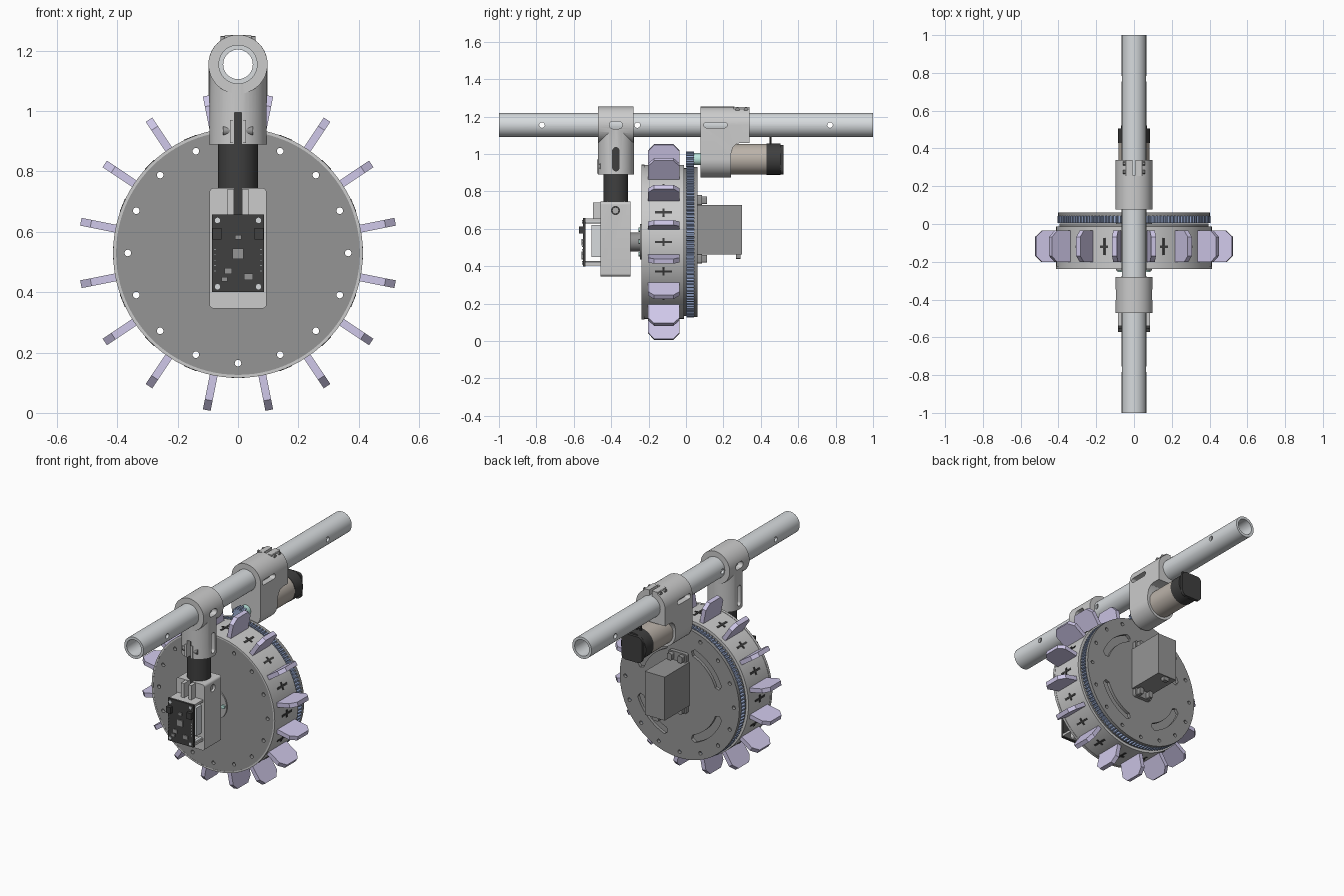
import bpy, bmesh
from math import sin, cos, pi, radians
from mathutils import Matrix, Vector

if "Cube" in bpy.data.objects:
    bpy.data.objects.remove(bpy.data.objects["Cube"])

WZ, TZ, MZ = 0.53, 1.155, 0.973      # heights of wheel axle, tube and motor


def mat(name, r, g, b):
    m = bpy.data.materials.new(name)
    m.diffuse_color = (r, g, b, 1)
    m.use_nodes = True
    m.node_tree.nodes["Principled BSDF"].inputs["Base Color"].default_value = m.diffuse_color
    return m


LILAC = mat("lilac", 0.63, 0.58, 0.82)
BLUE = mat("blue", 0.33, 0.42, 0.65)
TAN = mat("tan", 0.5, 0.45, 0.4)
BLACK = mat("black", 0.05, 0.05, 0.05)
DARK = mat("dark_grey", 0.3, 0.3, 0.3)
MID = mat("mid_grey", 0.45, 0.45, 0.45)
SILVER = mat("silver", 0.68, 0.71, 0.73)
TEAL = mat("teal", 0.5, 0.8, 0.73)


# ---- 2D outlines ----
def circle(r, u=0, v=0, n=48):
    return [(u + r * cos(2 * pi * i / n), v + r * sin(2 * pi * i / n)) for i in range(n)]


def rect(u0, u1, v0, v1, r=0.0, n=8):
    if r == 0:
        return [(u0, v0), (u1, v0), (u1, v1), (u0, v1)]
    pts = []
    for k, (cu, cv) in enumerate([(u1 - r, v1 - r), (u0 + r, v1 - r), (u0 + r, v0 + r), (u1 - r, v0 + r)]):
        for i in range(n + 1):
            a = pi / 2 * (k + i / n)
            pts.append((cu + r * cos(a), cv + r * sin(a)))
    return pts


def arc_slot(r0, r1, a0, a1, n=16):
    angs = [radians(a0 + (a1 - a0) * i / n) for i in range(n + 1)]
    return ([(r1 * cos(a), WZ + r1 * sin(a)) for a in angs]
            + [((r0 + r1) / 2 * cos(angs[-1] + .06), WZ + (r0 + r1) / 2 * sin(angs[-1] + .06))]
            + [(r0 * cos(a), WZ + r0 * sin(a)) for a in reversed(angs)]
            + [((r0 + r1) / 2 * cos(angs[0] - .06), WZ + (r0 + r1) / 2 * sin(angs[0] - .06))])


def gear(teeth, r0, r1, cz):
    pts = []
    for i in range(teeth):
        for f, r in ((0, r0), (.3, r0), (.45, r1), (.85, r1)):
            a = 2 * pi * (i + f) / teeth
            pts.append((r * cos(a), cz + r * sin(a)))
    return pts


# ---- solids: outlines extruded along an axis ----
def prism(name, axis, a0, a1, *outlines, m=None):
    bm = bmesh.new()
    place = {'X': lambda u, v, a: (a, u, v), 'Y': lambda u, v, a: (u, a, v), 'Z': lambda u, v, a: (u, v, a)}[axis]
    for pts in outlines:
        lo = [bm.verts.new(place(u, v, a0)) for u, v in pts]
        hi = [bm.verts.new(place(u, v, a1)) for u, v in pts]
        bm.faces.new(lo)
        bm.faces.new(hi)
        for i in range(len(pts)):
            j = (i + 1) % len(pts)
            bm.faces.new((lo[i], lo[j], hi[j], hi[i]))
    bmesh.ops.recalc_face_normals(bm, faces=bm.faces)
    me = bpy.data.meshes.new(name)
    bm.to_mesh(me)
    bm.free()
    ob = bpy.data.objects.new(name, me)
    bpy.context.collection.objects.link(ob)
    if m:
        me.materials.append(m)
    return ob


def boolean(ob, *tools, op='DIFFERENCE'):
    for t in tools:
        md = ob.modifiers.new("bool", 'BOOLEAN')
        md.operation, md.solver, md.object = op, 'EXACT', t
        me = bpy.data.meshes.new_from_object(ob.evaluated_get(bpy.context.evaluated_depsgraph_get()))
        ob.modifiers.clear()
        ob.data = me
        bpy.data.objects.remove(t)
    return ob


def bore(axis, a0, a1, *outlines):
    return prism("cutter", axis, a0, a1, *outlines)


def bolt_holes():
    return bore('Y', -0.5, 0.5, *[circle(.011, .365 * cos(k * pi / 8), WZ + .365 * sin(k * pi / 8), 16)
                                  for k in range(16)])


def ring(name, y0, y1, r0, r1, m=None):
    return boolean(prism(name, 'Y', y0, y1, circle(r1, 0, WZ, 96), m=m),
                   bore('Y', y0 - .1, y1 + .1, circle(r0, 0, WZ, 96)))


# ---- main tube ----
tube = prism("cross_tube", 'Y', -1, 1, circle(.065, 0, TZ), m=SILVER)
boolean(tube, bore('Y', -1.1, 1.1, circle(.049, 0, TZ)),
        bore('X', -.2, .2, *[circle(.015, y, TZ, 20) for y in (-.77, -.26, .77)]))

# ---- wheel ----
ring("wheel_rim", -.233, -.012, .385, .412)
ring("rim_front_lip", -.238, -.222, .404, .414)
front = prism("front_plate", 'Y', -.237, -.215, circle(.405, 0, WZ, 96), m=DARK)
boolean(front, bolt_holes())
back = prism("back_plate", 'Y', .042, .062, circle(.402, 0, WZ, 96), m=DARK)
boolean(back, bolt_holes(), bore('Y', 0, .1, *[arc_slot(.255, .3, a - 25, a + 25) for a in (45, 135, 225, 315)]))
inner = prism("inner_plate", 'Y', -.02, .002, circle(.395, 0, WZ, 96), m=DARK)
boolean(inner, bolt_holes())
boolean(prism("ring_gear", 'Y', .004, .042, gear(120, .392, .405, WZ), m=BLUE),
        bore('Y', -.1, .1, circle(.38, 0, WZ, 96)))
prism("wheel_hub", 'Y', -.245, .06, circle(.095, 0, WZ), m=MID)
prism("hub_bolts", 'Y', -.255, -.24, *[circle(.012, .075 * cos(a * pi / 3), WZ + .075 * sin(a * pi / 3), 12)
                                       for a in range(6)], m=TEAL)
prism("axle", 'Y', -.31, -.235, circle(.05, 0, WZ), m=DARK)

# ---- paddles and rim clips around the wheel ----
outline = [(-.202, .405), (-.202, .497), (-.17, .531), (-.068, .531), (-.035, .497), (-.035, .405)]
for k in range(16):
    for off, name in ((.5, "paddle"), (0, "rim_clip")):
        if off:
            ob = prism(f"{name}_{k}", 'X', -.013, .013, outline, m=LILAC)
        else:
            ob = prism(f"{name}_{k}", 'Z', .405, .415, rect(-.006, .006, -.165, -.075),
                       rect(-.022, .022, -.126, -.114), m=BLACK)
        ob.data.transform(Matrix.Translation(Vector((0, 0, WZ))) @ Matrix.Rotation((k + off) * pi / 8, 4, 'Y'))

# ---- front clamp: sleeve on the tube with a socket for the rod ----
clamp = prism("front_clamp", 'Y', -.47, -.28, circle(.098, 0, TZ))
boolean(clamp, prism("socket", 'Z', .89, TZ, circle(.0965, 0, -.375)), op='UNION')
boolean(clamp, bore('Y', -.6, -.1, circle(.0645, 0, TZ)),
        bore('Z', .8, 1.05, circle(.066, 0, -.375)),
        bore('X', -.2, .2, rect(-.41, -.34, 1.135, 1.175, .0195)),
        bore('X', -.2, .2, rect(-.392, -.358, .91, 1.035, .0165)),
        bore('Y', -.6, -.375, rect(-.012, .012, .8, .995)))
for s in (-1, 1):
    prism("clamp_tab", 'Y', -.475, -.42, rect(min(s * .014, s * .026), max(s * .014, s * .026), .895, .97))
    prism("clamp_bolt", 'X', s * .026, s * .05, circle(.016, -.452, .935, 16), m=DARK)
prism("support_rod", 'Z', .6, 1.05, circle(.066, 0, -.375), m=BLACK)

# ---- lower bracket ----
bracket = prism("axle_bracket", 'Y', -.457, -.297, rect(-.095, .095, .346, .745, .015))
boolean(bracket, bore('Z', .6, .9, circle(.0665, 0, -.375)),
        bore('Y', -.6, -.375, rect(-.012, .012, .65, .8)),
        bore('X', -.2, .2, circle(.022, -.377, .698, 20)))
for s in (-1, 1):
    prism("bracket_tab", 'Y', -.497, -.44, rect(min(s * .014, s * .035), max(s * .014, s * .035), .655, .742))
    prism("bracket_bolt", 'X', s * .05, s * .085, circle(.018, -.377, .698, 16), m=MID)

# ---- circuit board on its holder ----
for z0, z1 in ((.405, .42), (.64, .655)):
    prism("board_holder", 'Y', -.54, -.45, rect(-.085, .085, z0, z1))
prism("board_spacer", 'Y', -.505, -.45, rect(-.075, .075, .45, .62), m=SILVER)
prism("circuit_board", 'Y', -.552, -.538, rect(-.086, .086, .4, .657), m=BLACK)
prism("board_screws", 'Y', -.556, -.45, *[circle(.009, x, z, 16) for x in (-.068, .068) for z in (.418, .638)], m=SILVER)
prism("board_sockets", 'Y', -.572, -.55, *[rect(x - .015, x + .015, .575, .613) for x in (-.069, .069)], m=BLACK)
prism("board_chips", 'Y', -.558, -.55, rect(-.018, .018, .51, .545), rect(-.045, -.02, .46, .48),
      rect(.02, .05, .44, .462), rect(-.01, .012, .575, .59), rect(-.055, -.035, .435, .45), m=DARK)
prism("board_pins", 'Y', -.557, -.55, *[rect(x - .003, x + .003, z - .003, z + .003) for x in (-.076, .076)
                                        for z in (.47, .488, .506, .524, .542)], m=SILVER)

# ---- rear clamp: tube sleeve plus motor holder ----
pill = rect(-.098, .098, MZ - .098, TZ + .098, .0975, 14)
rear = prism("rear_clamp", 'Y', .078, .34, pill)
boolean(rear, bore('X', -.2, .2, [(.24, .8), (.24, 1.0), (.25, 1.035), (.27, 1.055), (.295, 1.06), (.4, 1.06), (.4, .8)]),
        bore('Y', 0, .5, circle(.0645, 0, TZ)),
        bore('X', -.2, .2, rect(.095, .22, 1.14, 1.17, .0145)),
        bore('Y', .26, .5, rect(-.009, .009, 1.18, 1.4)))
for s in (-1, 1):
    prism("rear_clamp_tab", 'Y', .255, .34, rect(min(s * .01, s * .045), max(s * .01, s * .045), 1.222, 1.252, .004))
    prism("rear_clamp_bolts", 'X', s * .045, s * .058, circle(.011, .275, 1.238, 12), circle(.011, .32, 1.238, 12), m=DARK)

# ---- drive motor and pinion ----
prism("motor_body", 'Y', .235, .43, circle(.082, 0, MZ), m=TAN)
prism("motor_cap", 'Y', .43, .505, circle(.084, 0, MZ), m=BLACK)
prism("motor_end", 'Y', .505, .522, rect(-.07, .07, MZ - .082, MZ + .075, .03), m=BLACK)
prism("motor_wires", 'Z', 1.03, 1.09, circle(.006, -.012, .452, 10), circle(.006, .012, .452, 10), m=BLACK)
prism("pinion", 'Y', 0, .042, gear(12, .032, .042, MZ), m=BLUE)
prism("pinion_collar", 'Y', .042, .08, circle(.032, 0, MZ, 24), m=TEAL)

# ---- rear box with mounting feet ----
prism("rear_box", 'Y', .06, .3, rect(-.067, .067, .463, .727), m=DARK)
prism("box_nub", 'Y', .268, .292, rect(-.02, .02, .44, .465, .006), m=DARK)
for z0, z1 in ((.415, .465), (.725, .78)):
    prism("box_foot", 'Y', .06, .085, rect(-.06, .06, z0, z1, .012), m=DARK)
    zc = (z0 + z1) / 2
    prism("foot_posts", 'Y', .08, .112, *[rect(x - .015, x + .015, zc - .02, zc + .02, .008) for x in (-.035, .035)], m=DARK)

# ---- smooth shading with crisp edges ----
bpy.ops.object.select_all(action='SELECT')
bpy.context.view_layer.objects.active = tube
bpy.ops.object.shade_smooth_by_angle()
